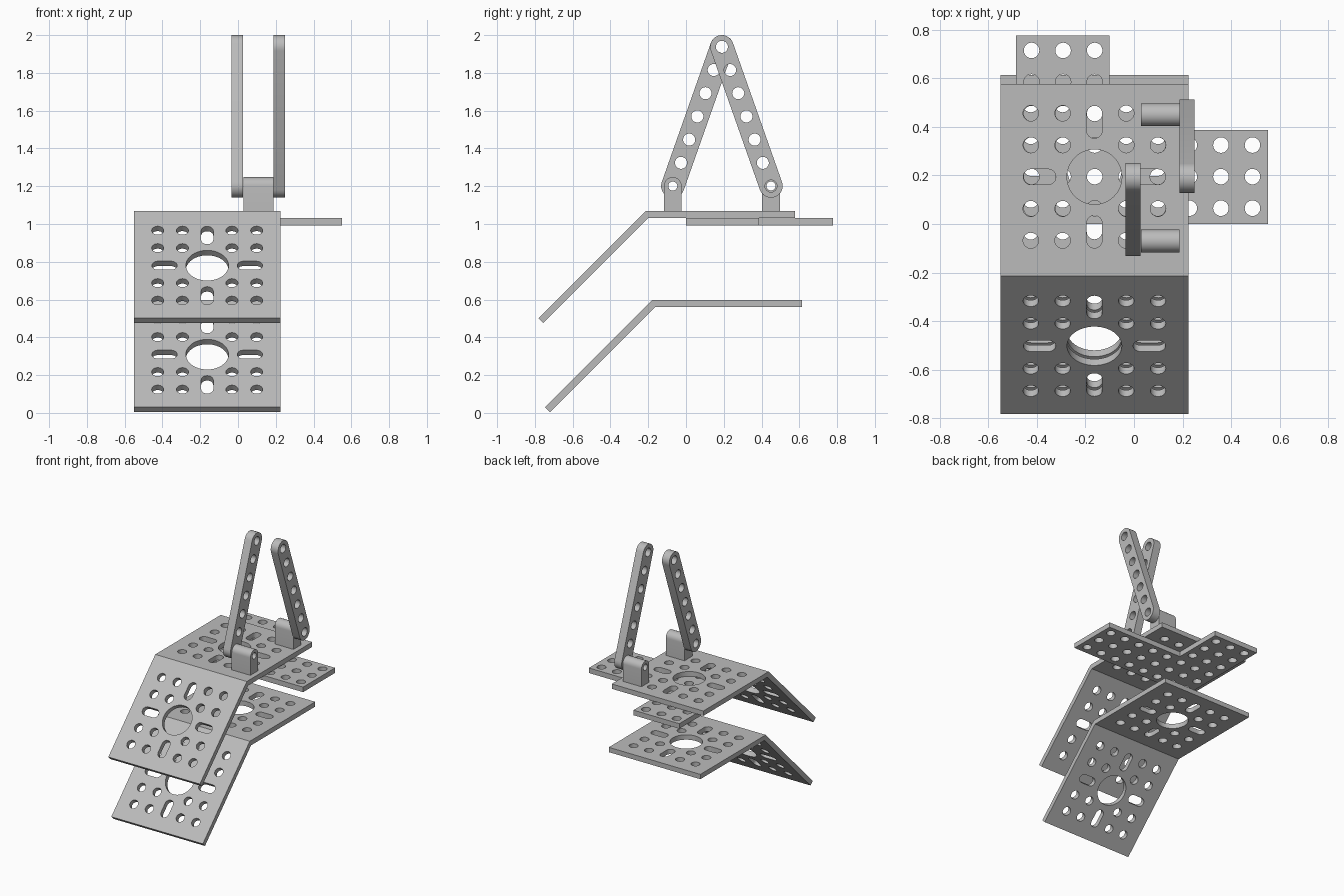
import bpy, bmesh, math
from mathutils import Matrix, Vector

if "Cube" in bpy.data.objects:
    bpy.data.objects.remove(bpy.data.objects["Cube"])

PITCH, HOLE_R, T = 0.131, 0.032, 0.037

grey = bpy.data.materials.new("light_grey")
grey.diffuse_color = (0.5, 0.5, 0.5, 1)
grey.use_nodes = True
grey.node_tree.nodes["Principled BSDF"].inputs["Base Color"].default_value = grey.diffuse_color


def circle(cx, cy, r, n=24):
    return [(cx + r * math.cos(2 * math.pi * i / n), cy + r * math.sin(2 * math.pi * i / n)) for i in range(n)]


def stadium(cx, cy, half, r, vertical=False, n=12):
    """Round-ended slot; half is the distance from centre to each end arc centre."""
    pts = []
    for sign, start in ((1, -math.pi / 2), (-1, math.pi / 2)):
        for i in range(n + 1):
            a = start + math.pi * i / n
            pts.append((sign * half + r * math.cos(a), r * math.sin(a)))
    return [(cx - y, cy + x) if vertical else (cx + x, cy + y) for x, y in pts]


def frame(origin, x, y):
    """Placement matrix with the given local x and y axes."""
    x, y = Vector(x).normalized(), Vector(y).normalized()
    m = Matrix((x, y, x.cross(y))).transposed().to_4x4()
    m.translation = origin
    return m


def sheet(outline, holes, z0, z1):
    """Perforated sheet between local heights z0 and z1, as a bmesh."""
    cu = bpy.data.curves.new("profile", 'CURVE')
    cu.dimensions, cu.fill_mode, cu.extrude = '2D', 'BOTH', (z1 - z0) / 2
    for loop in [outline] + holes:
        sp = cu.splines.new('POLY')
        sp.points.add(len(loop) - 1)
        for p, (x, y) in zip(sp.points, loop):
            p.co = (x, y, 0, 1)
        sp.use_cyclic_u = True
    ob = bpy.data.objects.new("profile", cu)
    bpy.context.collection.objects.link(ob)
    me = bpy.data.meshes.new_from_object(ob.evaluated_get(bpy.context.evaluated_depsgraph_get()))
    bm = bmesh.new()
    bm.from_mesh(me)
    bpy.data.objects.remove(ob)
    bpy.data.curves.remove(cu)
    bpy.data.meshes.remove(me)
    bmesh.ops.remove_doubles(bm, verts=bm.verts, dist=1e-5)
    bmesh.ops.translate(bm, verts=bm.verts, vec=(0, 0, (z0 + z1) / 2))
    return bm


def finish(name, bms):
    """Merge bmeshes into one shaded, coloured object."""
    me = bpy.data.meshes.new(name)
    out = bmesh.new()
    for bm in bms:
        bm.to_mesh(me)
        out.from_mesh(me)
        bm.free()
    bmesh.ops.remove_doubles(out, verts=out.verts, dist=1e-4)
    bmesh.ops.recalc_face_normals(out, faces=out.faces)
    out.to_mesh(me)
    out.free()
    me.materials.clear()
    me.materials.append(grey)
    ob = bpy.data.objects.new(name, me)
    bpy.context.collection.objects.link(ob)
    bpy.ops.object.select_all(action='DESELECT')
    ob.select_set(True)
    bpy.context.view_layer.objects.active = ob
    bpy.ops.object.shade_smooth_by_angle(angle=math.radians(30))


# Hole pattern of one square panel: big centre hole, four slots, four hole clusters
CX, PANEL_W, PANEL_L, CY = -0.163, 0.775, 0.791, 0.408
pattern = [circle(CX, CY, 0.113, 48)]
for s in (-1, 1):
    pattern.append(stadium(CX + s * 0.226, CY, 0.035, HOLE_R))
    pattern.append(stadium(CX, CY + s * 0.226, 0.035, HOLE_R, True))
    for t in (-1, 1):
        pattern += [circle(CX + s * i * PITCH, CY + t * j * PITCH, HOLE_R) for i in (1, 2) for j in (1, 2)]


def bent_plate(name, bend_y, bend_z):
    """Flat panel joined to a panel sloping down at 45 degrees, mitred at the bend."""
    parts = []
    for y_axis, z0, z1, length in (((0, 1, 0), -T, 0, PANEL_L), ((0, -1, -1), 0, T, 0.803)):
        x0, x1 = CX - PANEL_W / 2, CX + PANEL_W / 2
        bm = sheet([(x0, 0), (x1, 0), (x1, length), (x0, length)], pattern, z0, z1)
        inner = [f for f in bm.faces if all(abs(v.co.y) < 1e-4 for v in f.verts)]
        bmesh.ops.delete(bm, geom=inner, context='FACES_ONLY')
        for v in bm.verts:
            if abs(v.co.y) < 1e-4 and abs(v.co.z) > T / 2:
                v.co.y += T * math.tan(math.pi / 8)
        bm.transform(frame((0, bend_y, bend_z), (1, 0, 0), y_axis))
        parts.append(bm)
    finish(name, parts)


bent_plate("upper_bent_plate", -0.214, 1.069)
bent_plate("lower_bent_plate", -0.178, 0.598)

# L-shaped perforated plate under the upper plate, arms three holes wide
X0, X1, Y1, ARM = -0.487, 0.551, 0.777, 0.387
ell = [(X0, 0), (X1, 0), (X1, ARM), (X0 + ARM, ARM), (X0 + ARM, Y1), (X0, Y1)]
ell_holes = [circle(X0 + 0.065 + 0.13 * i, 0.065 + 0.13 * j, HOLE_R)
             for i in range(8) for j in range(6) if i < 3 or j < 3]
finish("corner_plate", [sheet(ell, ell_holes, 0.993, 1.0315)])

# Round-topped brackets and the leaning perforated bars they carry
PIVOT_Z, APEX = 1.201, Vector((0, 0.19, 1.938))
for side, y, x0, x1 in (("front", -0.070, -0.035, 0.027), ("back", 0.450, 0.187, 0.249)):
    r, base = 0.047, 1.069 - PIVOT_Z
    dome = [(r * math.cos(math.pi * i / 16), r * math.sin(math.pi * i / 16)) for i in range(17)]
    bm = sheet([(r, base)] + dome + [(-r, base)], [circle(0, 0, 0.024)], 0.029, 0.187)
    bm.transform(frame((0, y, PIVOT_Z), (0, 1, 0), (0, 0, 1)))
    finish(side + "_bracket", [bm])

    pivot = Vector((0, y, PIVOT_Z))
    d = APEX - pivot
    step = d.length / 6
    bar = stadium(d.length / 2, 0, d.length / 2, 0.062)
    bm = sheet(bar, [circle(step * i, 0, HOLE_R) for i in range(7)], x0, x1)
    bm.transform(frame(pivot, d, (0, -d.z, d.y)))
    # keep the extrusion pointing along +x
    finish(side + "_bar", [bm])
